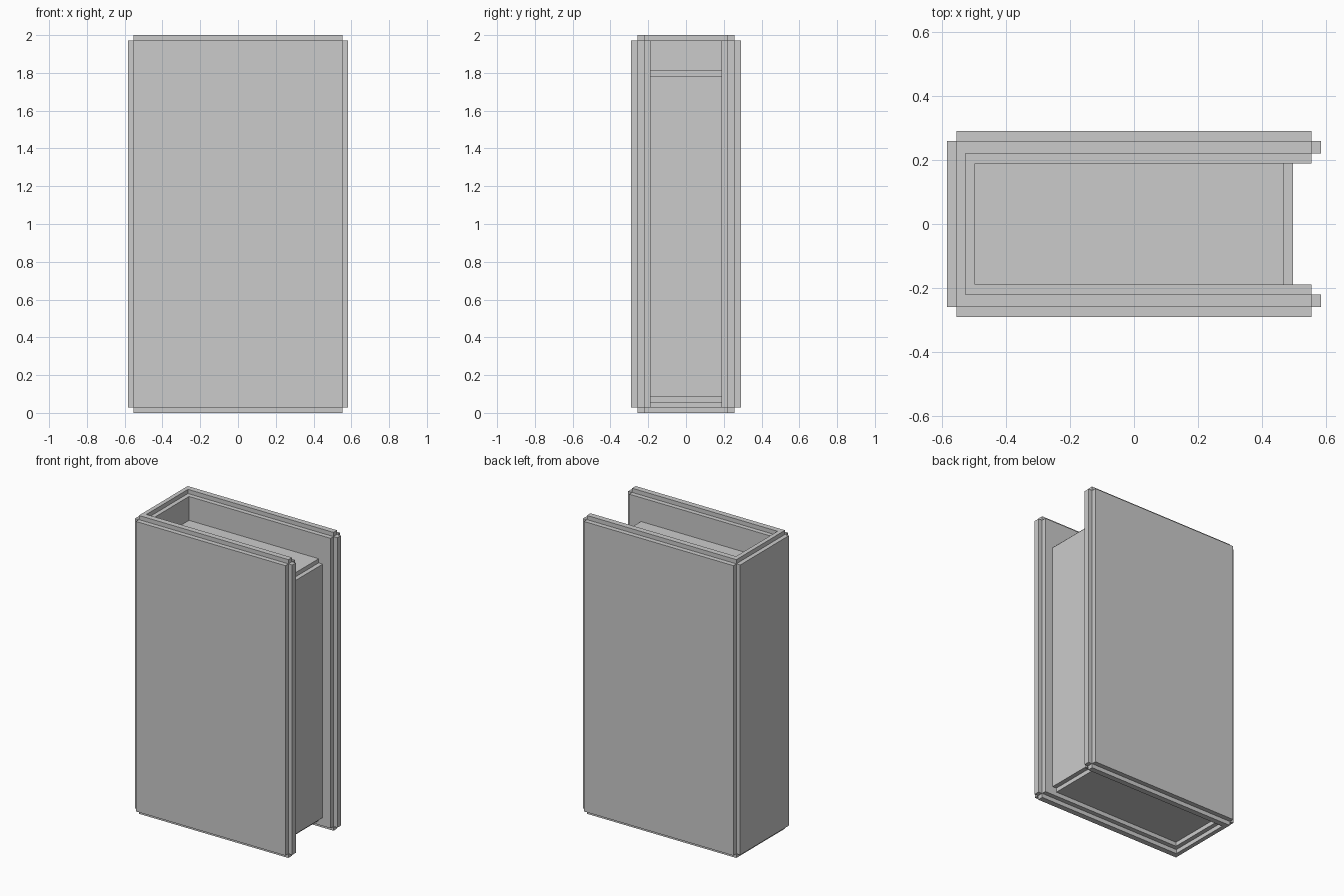
import bpy, bmesh

if "Cube" in bpy.data.objects:
    bpy.data.objects.remove(bpy.data.objects["Cube"])


def prism(name, outline, z0, z1):
    """Extrude a counter-clockwise XY outline from z0 to z1."""
    bm = bmesh.new()
    base = bm.faces.new([bm.verts.new((x, y, z0)) for x, y in outline])
    top = bmesh.ops.extrude_face_region(bm, geom=[base])["geom"]
    verts = [v for v in top if isinstance(v, bmesh.types.BMVert)]
    bmesh.ops.translate(bm, verts=verts, vec=(0, 0, z1 - z0))
    bmesh.ops.recalc_face_normals(bm, faces=bm.faces)
    me = bpy.data.meshes.new(name)
    bm.to_mesh(me)
    bm.free()
    ob = bpy.data.objects.new(name, me)
    bpy.context.collection.objects.link(ob)
    return ob


def box(name, x0, x1, y0, y1, z0, z1):
    return prism(name, [(x0, y0), (x1, y0), (x1, y1), (x0, y1)], z0, z1)


def u_wall(name, xo, xi, yo, yi, xr, z0, z1):
    """U-shaped wall open towards +x."""
    return prism(name, [(xo, -yo), (xr, -yo), (xr, -yi), (xi, -yi),
                        (xi, yi), (xr, yi), (xr, yo), (xo, yo)], z0, z1)


# Offsets of the layered walls
X0, X1, X2, X3, X4 = 0.583, 0.554, 0.525, 0.496, 0.466
Y0, Y1, Y2, Y3 = 0.29, 0.258, 0.22, 0.189
ZL, ZH = 0.028, 1.972

# Wall core and inner lining
u_wall("wall_core", -X1, -X2, Y1, Y2, X1, 0, 2)
u_wall("inner_lining", -X2, -X3, Y2, Y3, X1, ZL, ZH)

# Outer sheets and the tongues on the open edges
for side, s in (("front", -1), ("back", 1)):
    ya, yb = sorted((s * Y1, s * Y0))
    box(side + "_outer_sheet", -X1, X1, ya, yb, ZL, ZH)
    ya, yb = sorted((s * Y2, s * Y1))
    box(side + "_edge_tongue", X1, X0, ya, yb, ZL, ZH)
box("end_outer_sheet", -X0, -X1, -Y1, Y1, ZL, ZH)

# Recessed closing panel with top and bottom boards
box("recessed_panel", X4, X3, -Y3, Y3, 0.084, 1.784)
box("top_board", -X3, X4, -Y3, Y3, 1.784, 1.812)
box("bottom_board", -X3, X4, -Y3, Y3, 0.056, 0.084)
